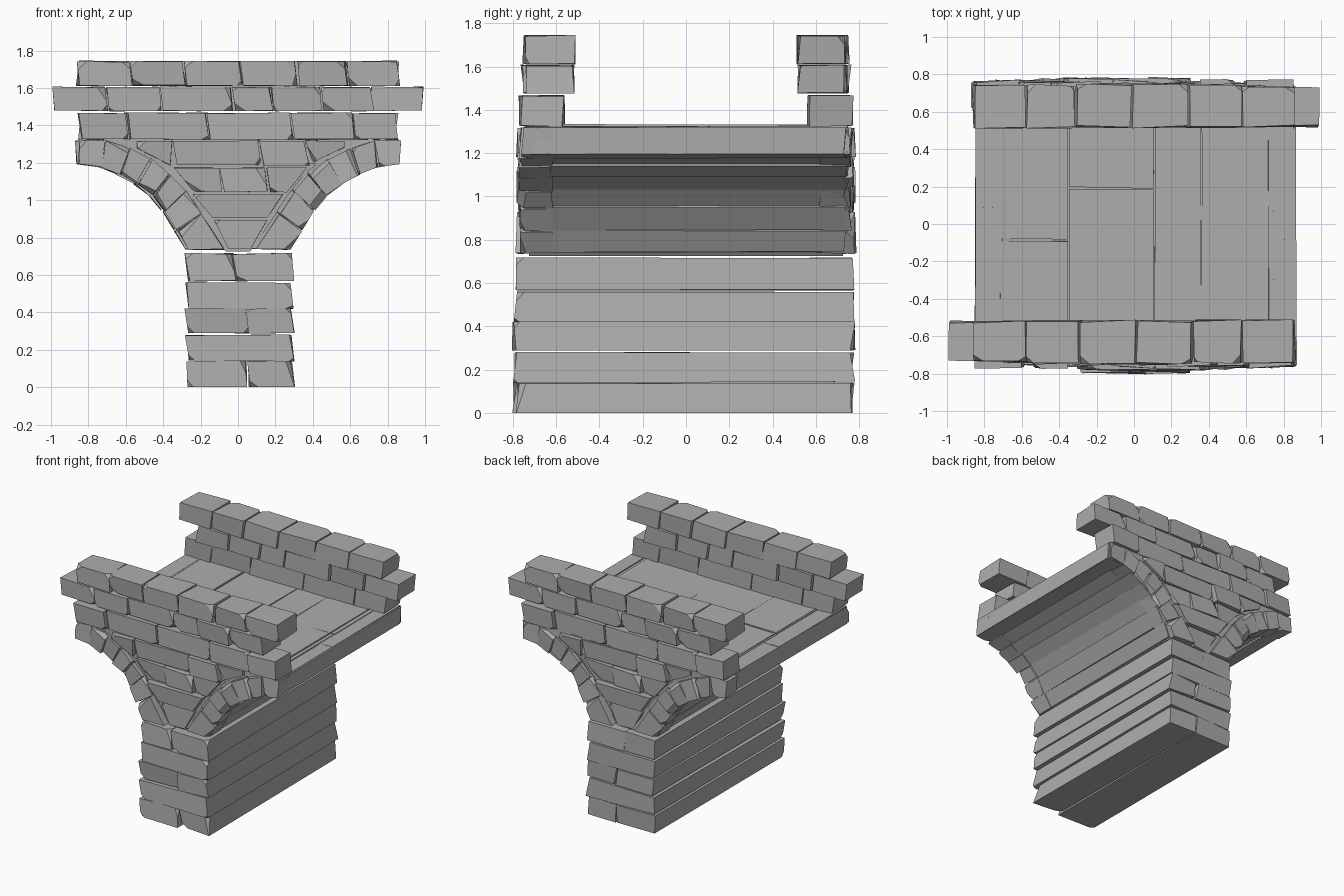
import bpy, bmesh, math, random
from mathutils import Vector

random.seed(4)
cube = bpy.data.objects.get("Cube")
if cube:
    bpy.data.objects.remove(cube, do_unlink=True)

stone = bpy.data.materials.new("grey_stone")
stone.use_nodes = True
grey = (0.42, 0.42, 0.42, 1)
stone.diffuse_color = grey
bsdf = stone.node_tree.nodes["Principled BSDF"]
bsdf.inputs["Base Color"].default_value = grey
bsdf.inputs["Roughness"].default_value = 0.9


def add_block(bm, outline, y0, y1, wobble=0.006, chips=1, floor=False):
    """Rough stone: an x-z outline run from y0 to y1, with worn corners."""
    part = bmesh.new()
    j = lambda: random.uniform(-wobble, wobble)
    rings = []
    for y in (y0, y1):
        rings.append([part.verts.new((x + j(), y + 1.6 * j(), z if floor and z == 0 else z + 0.6 * j()))
                      for x, z in outline])
    n = len(outline)
    for i in range(n):
        k = (i + 1) % n
        part.faces.new((rings[0][i], rings[0][k], rings[1][k], rings[1][i]))
    part.faces.new(rings[0][::-1])
    part.faces.new(rings[1])
    # knock off random corners on the outer face
    outer = rings[0] if abs(y0) > abs(y1) else rings[1]
    side = -1 if outer is rings[0] else 1
    corners = [v.co.copy() for v in random.sample(outer, min(chips, n))]
    centre = sum((v.co for v in part.verts), Vector()) / len(part.verts)
    for c in corners:
        away = Vector((math.copysign(random.uniform(0.4, 1), c.x - centre.x), side * 0.8,
                       math.copysign(random.uniform(0.3, 1), c.z - centre.z))).normalized()
        cut = bmesh.ops.bisect_plane(part, geom=part.verts[:] + part.edges[:] + part.faces[:],
                                     plane_co=c - away * random.uniform(0.012, 0.025),
                                     plane_no=away, clear_outer=True)
        edges = [e for e in cut["geom_cut"] if isinstance(e, bmesh.types.BMEdge)]
        bmesh.ops.holes_fill(part, edges=edges)
    bmesh.ops.recalc_face_normals(part, faces=part.faces[:])
    temp = bpy.data.meshes.new("temp")
    part.to_mesh(temp)
    part.free()
    bm.from_mesh(temp)
    bpy.data.meshes.remove(temp)


def finish(name, bm, twin=False):
    """Turn the bmesh into an object; twin adds a half-turned copy at the back."""
    mesh = bpy.data.meshes.new(name)
    bm.to_mesh(mesh)
    bm.free()
    mesh.materials.append(stone)
    for label, turn in (("front_" + name, 0), ("back_" + name, math.pi)) if twin else ((name, 0),):
        ob = bpy.data.objects.new(label, mesh)
        ob.rotation_euler.z = turn
        bpy.context.collection.objects.link(ob)


def course(bm, seams, z0, z1, y0, y1, gap=0.005, lean=0.008, **kw):
    """A row of stones between neighbouring seams."""
    for a, b in zip(seams, seams[1:]):
        out = random.uniform(-0.012, 0.012)
        add_block(bm, [(a + gap + lean, z0), (b - gap + lean, z0),
                       (b - gap - lean, z1), (a + gap - lean, z1)], y0 + out, y1, **kw)


# pier: long stones running the full depth
bm = bmesh.new()
pier_rows = [(0, 0.138, 0.05), (0.142, 0.28, None), (0.29, 0.418, 0.05),
             (0.422, 0.56, None), (0.57, 0.715, -0.02)]
for z0, z1, seam in pier_rows:
    seams = [-0.275, 0.29] if seam is None else [-0.275, seam, 0.295]
    course(bm, seams, z0, z1, -0.785, 0.77, gap=0.003, wobble=0.008, chips=2, floor=True)
finish("pier", bm)

# arch joints: (outer x, outer z, inner x, inner z), from crown to springing
joints = [(0.85, 1.32, 0.85, 1.19), (0.71, 1.32, 0.73, 1.175), (0.58, 1.28, 0.63, 1.135),
          (0.46, 1.22, 0.54, 1.085), (0.36, 1.14, 0.455, 1.02), (0.28, 1.05, 0.39, 0.94),
          (0.2, 0.93, 0.325, 0.835), (0.065, 0.735, 0.265, 0.735)]

# arch rings on the two faces, and long vault stones between them
ring, vault = bmesh.new(), bmesh.new()
for s in (-1, 1):
    for p, q in zip(joints, joints[1:]):
        quad = [(p[0], p[1]), (p[2], p[3]), (q[2], q[3]), (q[0], q[1])]
        cx = sum(x for x, z in quad) / 4
        cz = sum(z for x, z in quad) / 4
        shift = 0.01 * s + 0.01
        small = [(s * (cx + (x - cx) * 0.96) + shift, cz + (z - cz) * 0.96) for x, z in quad]
        add_block(ring, small, -0.765 + random.uniform(-0.015, 0.015), -0.62, wobble=0.007)
        step = random.uniform(0.0, 0.014)
        long = [(s * (x - step) + shift, z + step) for x, z in quad]
        add_block(vault, long, -0.735, 0.735, wobble=0.006, chips=0)
finish("arch_ring", ring, twin=True)
finish("vault_stones", vault)

# solid fill behind the face stones
bm = bmesh.new()
fill = [(s * j[0], j[1] - 0.01) for s, row in ((-1, joints[1:]), (1, joints[:0:-1])) for j in row]
add_block(bm, fill, -0.725, 0.725, wobble=0, chips=0)
finish("core", bm)

# spandrel face stones, following the arch
bm = bmesh.new()
spandrel = [
    [(-0.055, 0.74), (0.065, 0.74), (0.155, 0.895), (-0.125, 0.895)],
    [(-0.13, 0.905), (0.16, 0.905), (0.24, 1.03), (-0.235, 1.03)],
    [(-0.24, 1.045), (-0.085, 1.045), (-0.105, 1.175), (-0.345, 1.175)],
    [(-0.075, 1.045), (0.16, 1.045), (0.14, 1.175), (-0.095, 1.175)],
    [(0.17, 1.045), (0.26, 1.045), (0.37, 1.175), (0.15, 1.175)],
    [(-0.36, 1.185), (-0.35, 1.315), (-0.54, 1.315), (-0.54, 1.275)],
    [(-0.33, 1.185), (0.125, 1.185), (0.105, 1.315), (-0.345, 1.315)],
    [(0.135, 1.185), (0.38, 1.185), (0.35, 1.315), (0.115, 1.315)],
    [(0.4, 1.2), (0.57, 1.28), (0.57, 1.315), (0.365, 1.315)]]
for quad in spandrel:
    add_block(bm, quad, -0.765 + random.uniform(-0.02, 0.02), -0.6)
finish("spandrel", bm, twin=True)

# deck slabs with staggered cross joints
bm = bmesh.new()
strips = [(-0.85, -0.72, 0.09), (-0.72, -0.35, -0.085), (-0.35, 0.11, 0.19),
          (0.11, 0.36, None), (0.36, 0.75, 0.1), (0.75, 0.86, -0.085)]
for x0, x1, seam in strips:
    ends = [-0.735, 0.745] if seam is None else [-0.735, seam, 0.745]
    for a, b in zip(ends, ends[1:]):
        add_block(bm, [(x0 + 0.003, 1.195), (x1 - 0.003, 1.195), (x1 - 0.003, 1.325),
                       (x0 + 0.003, 1.325)], a + 0.003, b - 0.003, wobble=0.004, chips=0)
finish("deck", bm)

# parapets: three staggered courses
bm = bmesh.new()
course(bm, [-0.85, -0.59, -0.16, 0.29, 0.62, 0.855], 1.325, 1.465, -0.755, -0.565)
course(bm, [-0.99, -0.70, -0.41, -0.03, 0.18, 0.45, 0.72], 1.478, 1.605, -0.745, -0.52, chips=2)
course(bm, [-0.86, -0.57, -0.285, 0.02, 0.32, 0.585, 0.86], 1.612, 1.742, -0.745, -0.52, chips=2)
finish("parapet", bm, twin=True)
